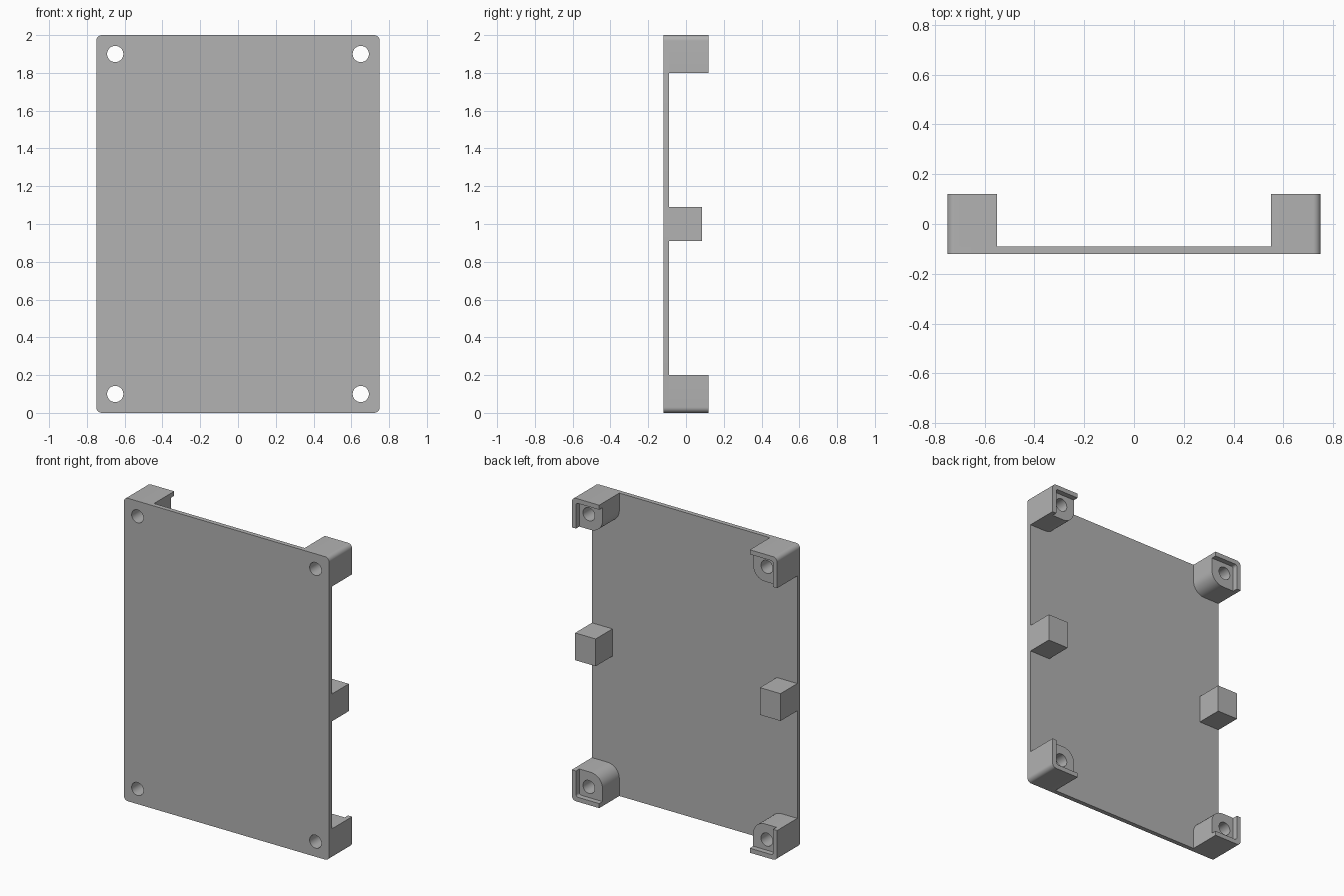
import bpy, bmesh, math
from mathutils import Vector

if "Cube" in bpy.data.objects:
    bpy.data.objects.remove(bpy.data.objects["Cube"], do_unlink=True)

W, H = 0.75, 1.0            # half width, half height
FRONT, BACK = -0.12, -0.09  # plate faces
SEAT, RIM = 0.085, 0.12     # post top, lip top
POST, LIP, EDGE_R = 0.2, 0.03, 0.03
HOLE_IN, HOLE_R = 0.1, 0.043

grey = bpy.data.materials.new("plain grey")
grey.use_nodes = True
grey.diffuse_color = (0.445, 0.445, 0.445, 1)
grey.node_tree.nodes["Principled BSDF"].inputs["Base Color"].default_value = grey.diffuse_color


def rounded(corners, steps=8):
    """Outline from (x, z, radius) right-angle corners."""
    pts = []
    for i, (x, z, r) in enumerate(corners):
        p = Vector((x, z))
        if r == 0:
            pts.append(p)
            continue
        a = (Vector(corners[i - 1][:2]) - p).normalized() * r
        b = (Vector(corners[(i + 1) % len(corners)][:2]) - p).normalized() * r
        for k in range(steps + 1):
            t = math.pi / 2 * k / steps
            pts.append(p + a + b - b * math.cos(t) - a * math.sin(t))
    return pts


def circle(x, z, r, n=32):
    return [Vector((x + r * math.cos(math.tau * k / n), z + r * math.sin(math.tau * k / n)))
            for k in range(n)]


def prism(name, loops, y0, y1, sx=1, sz=1):
    """Extrude an outline with holes from y0 to y1, mirrored by sx and sz."""
    bm = bmesh.new()
    edges = []
    for loop in loops:
        vs = [bm.verts.new((sx * p.x, y0, H + sz * p.y)) for p in loop]
        edges += [bm.edges.new((v, vs[i - 1])) for i, v in enumerate(vs)]
    bmesh.ops.triangle_fill(bm, use_beauty=True, edges=edges, normal=(0, -1, 0))
    ext = bmesh.ops.extrude_face_region(bm, geom=bm.faces[:], use_keep_orig=True)
    moved = [g for g in ext["geom"] if isinstance(g, bmesh.types.BMVert)]
    bmesh.ops.translate(bm, verts=moved, vec=(0, y1 - y0, 0))
    bmesh.ops.recalc_face_normals(bm, faces=bm.faces[:])
    mesh = bpy.data.meshes.new(name)
    bm.to_mesh(mesh)
    bm.free()
    mesh.materials.append(grey)
    ob = bpy.data.objects.new(name, mesh)
    bpy.context.collection.objects.link(ob)
    bpy.ops.object.select_all(action='DESELECT')
    ob.select_set(True)
    bpy.context.view_layer.objects.active = ob
    bpy.ops.object.shade_smooth_by_angle(angle=math.radians(30))
    return ob


# Cover plate with four screw holes
hx, hz = W - HOLE_IN, H - HOLE_IN
plate = rounded([(-W, -H, EDGE_R), (W, -H, EDGE_R), (W, H, EDGE_R), (-W, H, EDGE_R)])
holes = [circle(sx * hx, sz * hz, HOLE_R) for sx in (-1, 1) for sz in (-1, 1)]
prism("cover_plate", [plate] + holes, FRONT, BACK)

# Corner posts with an L-shaped outer lip, and a block halfway up each side
ix, iz = W - POST, H - POST
post = rounded([(ix, iz, 0.085), (W, iz, 0), (W, H, EDGE_R), (ix, H, 0)])
lip = rounded([(ix, H, 0), (W, H, EDGE_R), (W, iz, 0), (W - LIP, iz, 0),
               (W - LIP, H - LIP, 0.015), (ix, H - LIP, 0)])
block = rounded([(W - 0.15, -0.09, 0), (W, -0.09, 0), (W, 0.09, 0), (W - 0.15, 0.09, 0)])
for side, sx in (("left", 1), ("right", -1)):
    prism(f"{side}_middle_block", [block], BACK, SEAT, sx)
    for level, sz in (("upper", 1), ("lower", -1)):
        prism(f"{level}_{side}_post", [post, circle(hx, hz, HOLE_R)], BACK, SEAT, sx, sz)
        prism(f"{level}_{side}_lip", [lip], SEAT, RIM, sx, sz)
